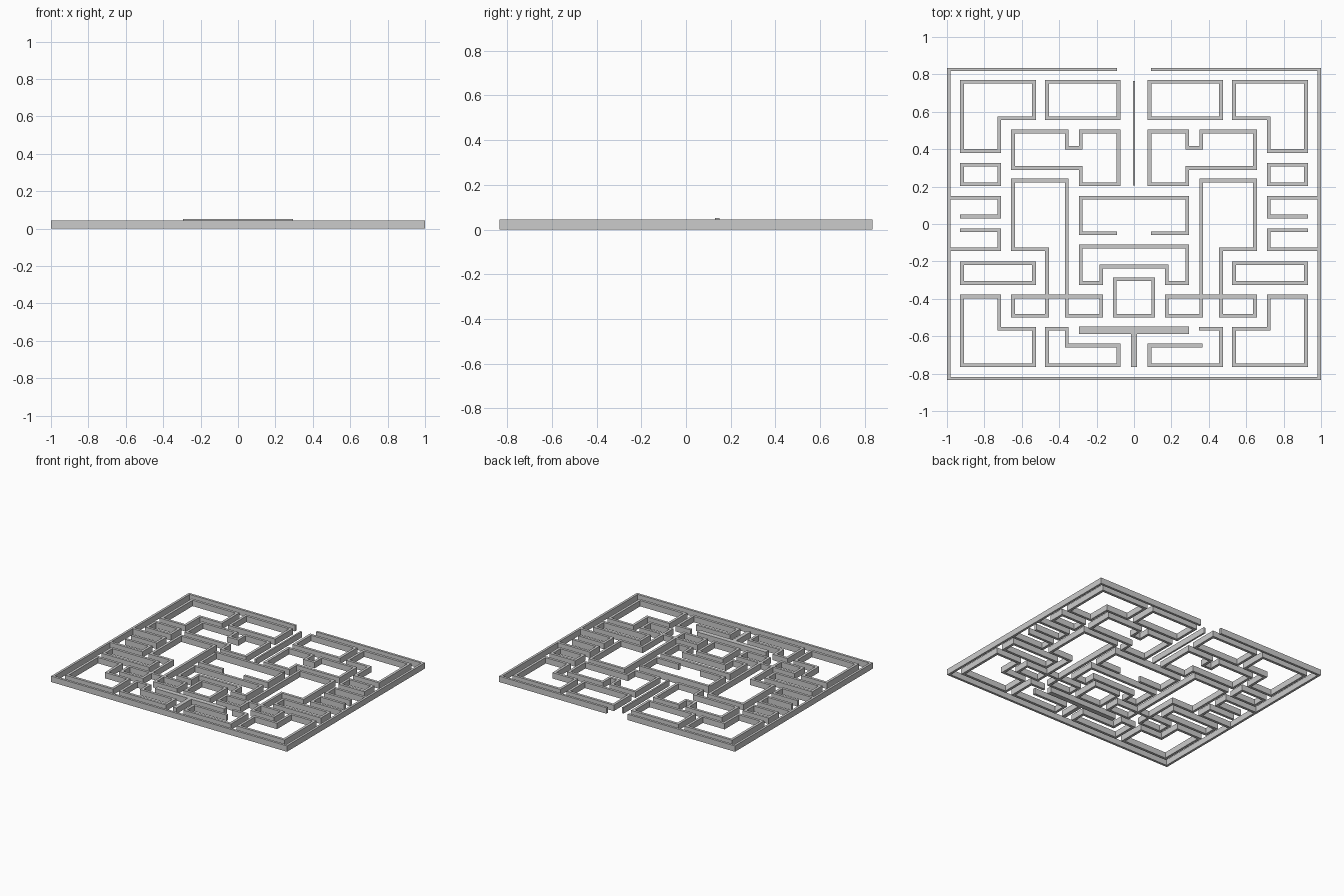
import bpy, bmesh
from mathutils import Vector

if "Cube" in bpy.data.objects:
    bpy.data.objects.remove(bpy.data.objects["Cube"])

H = 0.045   # wall height
T = 0.02    # wall thickness


def wall(name, pts, closed=False, t=T, h=H):
    """Mitred wall of thickness t following a centreline."""
    p = [Vector(q) for q in pts]
    n = len(p)
    bm = bmesh.new()
    rings = []
    for i in range(n):
        a = (p[i] - p[i - 1]).normalized() if closed or i > 0 else None
        b = (p[(i + 1) % n] - p[i]).normalized() if closed or i < n - 1 else None
        a, b = a or b, b or a
        na, nb = Vector((-a.y, a.x)), Vector((-b.y, b.x))
        off = (na + nb) / (1 + na.dot(nb)) * t / 2
        l, r = p[i] + off, p[i] - off
        rings.append([bm.verts.new((v.x, v.y, z))
                      for v, z in ((l, 0), (r, 0), (r, h), (l, h))])
    for i in range(n if closed else n - 1):
        u, v = rings[i], rings[(i + 1) % n]
        for k in range(4):
            m = (k + 1) % 4
            bm.faces.new((u[k], u[m], v[m], v[k]))
    if not closed:
        bm.faces.new(rings[0][::-1])
        bm.faces.new(rings[-1])
    bmesh.ops.recalc_face_normals(bm, faces=bm.faces)
    me = bpy.data.meshes.new(name)
    bm.to_mesh(me)
    bm.free()
    ob = bpy.data.objects.new(name, me)
    bpy.context.collection.objects.link(ob)
    return ob


def pair(name, pts, closed=True):
    """Same wall on the left and mirrored on the right."""
    wall(name + "_left", pts, closed)
    wall(name + "_right", [(-x, y) for x, y in pts], closed)


def rect(x0, x1, y0, y1):
    return [(x0, y0), (x1, y0), (x1, y1), (x0, y1)]


# outer boundary with an opening at the back
wall("outer_wall", [(-0.09, 0.826), (-0.991, 0.826), (-0.991, -0.826),
                    (0.991, -0.826), (0.991, 0.826), (0.09, 0.826)], t=0.018)

# mirrored blocks
pair("back_corner_block", [(-0.92, 0.76), (-0.535, 0.76), (-0.535, 0.565),
                           (-0.72, 0.565), (-0.72, 0.39), (-0.92, 0.39)])
pair("back_block", rect(-0.465, -0.083, 0.565, 0.76))
pair("notched_block", [(-0.647, 0.495), (-0.36, 0.495), (-0.36, 0.407), (-0.285, 0.407),
                       (-0.285, 0.495), (-0.083, 0.495), (-0.083, 0.212),
                       (-0.285, 0.212), (-0.285, 0.3), (-0.647, 0.3)])
pair("side_block", rect(-0.92, -0.72, 0.212, 0.317))
pair("back_tunnel", [(-0.991, 0.14), (-0.72, 0.14), (-0.72, 0.04), (-0.93, 0.04)], False)
pair("front_tunnel", [(-0.93, -0.033), (-0.72, -0.033), (-0.72, -0.135), (-0.991, -0.135)], False)
pair("long_side_block", rect(-0.92, -0.535, -0.315, -0.21))
pair("front_corner_block", [(-0.92, -0.387), (-0.72, -0.387), (-0.72, -0.56),
                            (-0.535, -0.56), (-0.535, -0.755), (-0.92, -0.755)])
pair("tall_block", [(-0.465, -0.387), (-0.465, -0.135), (-0.647, -0.135),
                    (-0.647, 0.233), (-0.36, 0.233), (-0.36, -0.387)], False)
pair("tall_block_outer_foot", rect(-0.647, -0.465, -0.49, -0.387))
pair("tall_block_inner_foot", rect(-0.36, -0.175, -0.49, -0.387))
pair("foot_link", [(-0.465, -0.387), (-0.36, -0.387)], False)

# centre column
wall("back_divider", [(0, 0.765), (0, 0.207)], t=0.013)
pair("centre_room_side", [(-0.285, 0.13), (-0.285, -0.05), (-0.09, -0.05)], False)
wall("centre_room_raised_wall", [(-0.295, 0.14), (0.295, 0.14)], h=0.052)
wall("bridge_block", [(-0.285, -0.12), (0.285, -0.12), (0.285, -0.315), (0.175, -0.315),
                      (0.175, -0.227), (-0.175, -0.227), (-0.175, -0.315),
                      (-0.285, -0.315)], True)
wall("centre_box", rect(-0.103, 0.103, -0.49, -0.295), True)
wall("front_bar", [(-0.293, -0.568), (0.293, -0.568)], t=0.038)
wall("front_stem", [(0, -0.587), (0, -0.765)], t=0.03)

# front blocks, the right one left open
wall("front_block_left", [(-0.465, -0.56), (-0.36, -0.56), (-0.36, -0.65),
                          (-0.083, -0.65), (-0.083, -0.755), (-0.465, -0.755)], True)
wall("front_block_right", [(0.347, -0.56), (0.465, -0.56), (0.465, -0.755),
                           (0.083, -0.755), (0.083, -0.65), (0.365, -0.65)])
